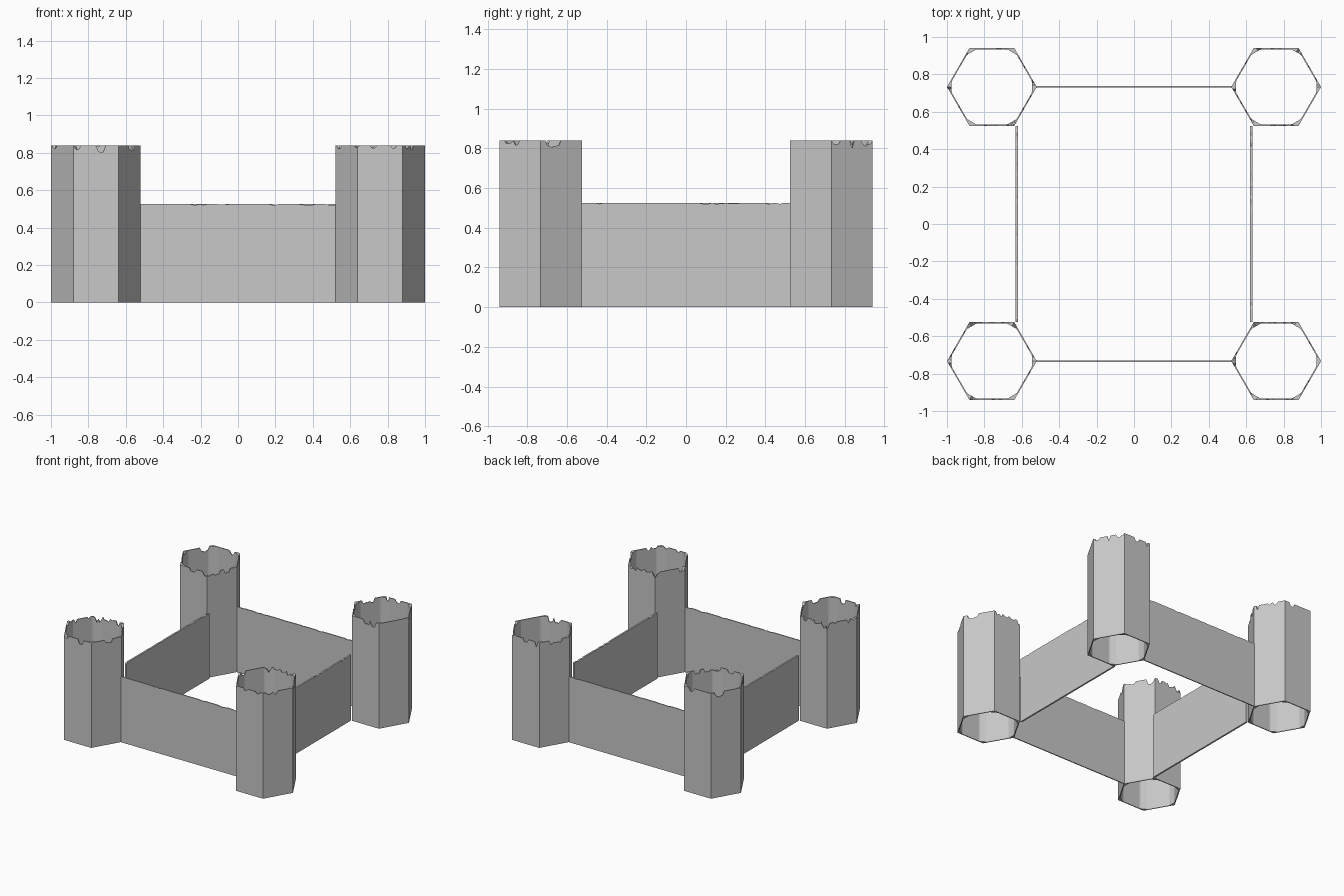
import bpy
import bmesh
import math
import random
from mathutils import Vector

cube = bpy.data.objects.get("Cube")
if cube:
    bpy.data.objects.remove(cube, do_unlink=True)

TOWER_X, TOWER_Y = 0.76, 0.733
RADIUS, TOWER_H, WALL_H = 0.24, 0.84, 0.525
APOTHEM = RADIUS * math.cos(math.pi / 6)

stone = bpy.data.materials.new("grey_stone")
stone.use_nodes = True
GREY = (0.58, 0.58, 0.58, 1)
stone.diffuse_color = GREY
stone.node_tree.nodes["Principled BSDF"].inputs["Base Color"].default_value = GREY


def chipped_heights(count, height, chips, depth, width, rng):
    """Level rim with random jagged notches."""
    tops = [height] * count
    for _ in range(chips):
        start = rng.randrange(count)
        size = rng.randint(1, width)
        cut = rng.uniform(0.3, 1) * depth
        for k in range(size):
            i = (start + k) % count
            tops[i] = min(tops[i], height - cut * rng.uniform(0.5, 1))
    return tops


def thin_wall(name, outer, inner, tops, closed):
    """Upright shell between two plan lines, with a varying top edge."""
    bm = bmesh.new()
    columns = []
    for o, i, z in zip(outer, inner, tops):
        columns.append([bm.verts.new(p) for p in (
            (o.x, o.y, 0), (o.x, o.y, z), (i.x, i.y, z), (i.x, i.y, 0))])
    pairs = list(zip(columns, columns[1:]))
    if closed:
        pairs.append((columns[-1], columns[0]))
    else:
        bm.faces.new(columns[0])
        bm.faces.new(columns[-1])
    for a, b in pairs:
        for k in range(4):
            n = (k + 1) % 4
            bm.faces.new((a[k], b[k], b[n], a[n]))
    bmesh.ops.recalc_face_normals(bm, faces=bm.faces)
    mesh = bpy.data.meshes.new(name)
    bm.to_mesh(mesh)
    bm.free()
    mesh.materials.append(stone)
    obj = bpy.data.objects.new(name, mesh)
    bpy.context.collection.objects.link(obj)
    return obj


def tower_plan(steps):
    """Hexagon outside; hexagon with filled corners inside."""
    corners = [Vector((math.cos(k * math.pi / 3), math.sin(k * math.pi / 3))) * RADIUS
               for k in range(6)]
    outer, inner = [], []
    for k in range(6):
        for s in range(steps):
            p = corners[k].lerp(corners[(k + 1) % 6], s / steps)
            turn = math.atan2(p.y, p.x) % (math.pi / 3)
            to_corner = min(turn, math.pi / 3 - turn)
            reach = min((APOTHEM - 0.007) / math.cos(math.pi / 6 - to_corner),
                        (RADIUS - 0.025) / math.cos(to_corner))
            outer.append(p)
            inner.append(p.normalized() * reach)
    return outer, inner


# Corner towers with broken rims
outer, inner = tower_plan(18)
rng = random.Random(4)
for end, sy in (("front", -1), ("back", 1)):
    for side, sx in (("left", 1), ("right", -1)):
        tops = chipped_heights(len(outer), TOWER_H, 16, 0.05, 4, rng)
        tower = thin_wall(f"{end}_{side}_tower", outer, inner, tops, True)
        tower.location = (sx * TOWER_X, sy * TOWER_Y, 0)


def curtain_wall(name, start, end, thickness):
    start, end = Vector(start), Vector(end)
    along = (end - start).normalized()
    offset = Vector((-along.y, along.x)) * thickness / 2
    count = 60
    line = [start.lerp(end, i / (count - 1)) for i in range(count)]
    tops = chipped_heights(count, WALL_H, 7, 0.008, 3, rng)
    thin_wall(name, [p + offset for p in line], [p - offset for p in line], tops, False)


# Walls joining the towers
half_x, half_y, side_x = TOWER_X - RADIUS, TOWER_Y - APOTHEM, 0.627
for name, s in (("front_wall", -1), ("back_wall", 1)):
    curtain_wall(name, (-half_x, s * TOWER_Y), (half_x, s * TOWER_Y), 0.008)
for name, s in (("right_wall", -1), ("left_wall", 1)):
    curtain_wall(name, (s * side_x, -half_y), (s * side_x, half_y), 0.013)
